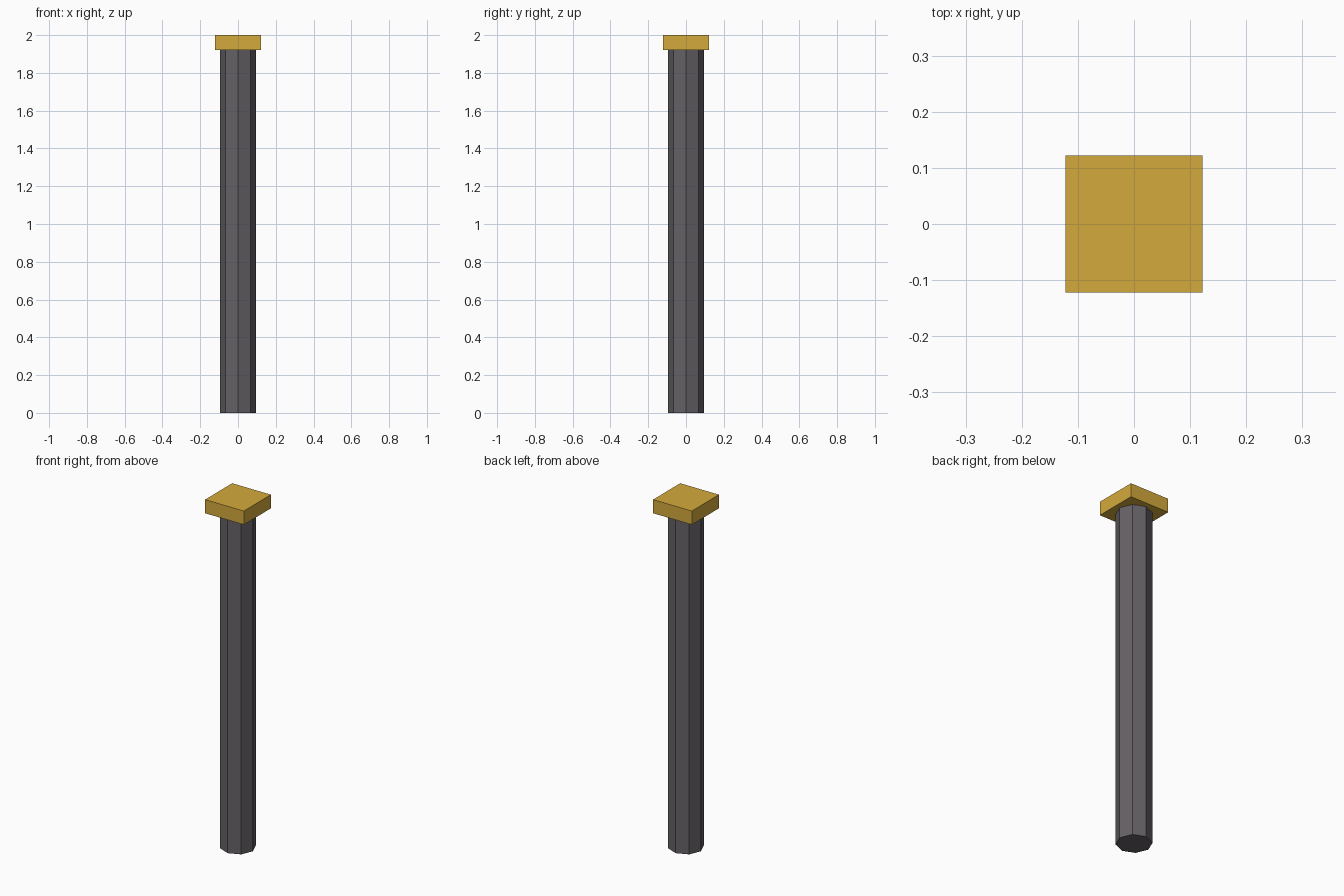
import bpy
import math

if "Cube" in bpy.data.objects:
    bpy.data.objects.remove(bpy.data.objects["Cube"])


def paint(obj, name, color):
    mat = bpy.data.materials.new(name)
    mat.diffuse_color = color
    mat.use_nodes = True
    mat.node_tree.nodes["Principled BSDF"].inputs["Base Color"].default_value = mat.diffuse_color
    obj.data.materials.append(mat)


POST_RADIUS = 0.094
CAP_WIDTH = 0.245
CAP_BOTTOM = 1.922
HEIGHT = 2.0

# Octagonal post, corners on the x and y axes
bpy.ops.mesh.primitive_cylinder_add(vertices=8, radius=POST_RADIUS, depth=CAP_BOTTOM,
                                    location=(0, 0, CAP_BOTTOM / 2))
post = bpy.context.object
post.name = "post"
paint(post, "dark_metal", (0.13, 0.12, 0.13, 1))

# Square cap plate on top
bpy.ops.mesh.primitive_cube_add(size=1, location=(0, 0, (CAP_BOTTOM + HEIGHT) / 2))
cap = bpy.context.object
cap.name = "cap"
cap.scale = (CAP_WIDTH, CAP_WIDTH, HEIGHT - CAP_BOTTOM)
bpy.ops.object.transform_apply(location=False, rotation=False, scale=True)
paint(cap, "gold", (0.65, 0.40, 0.045, 1))
